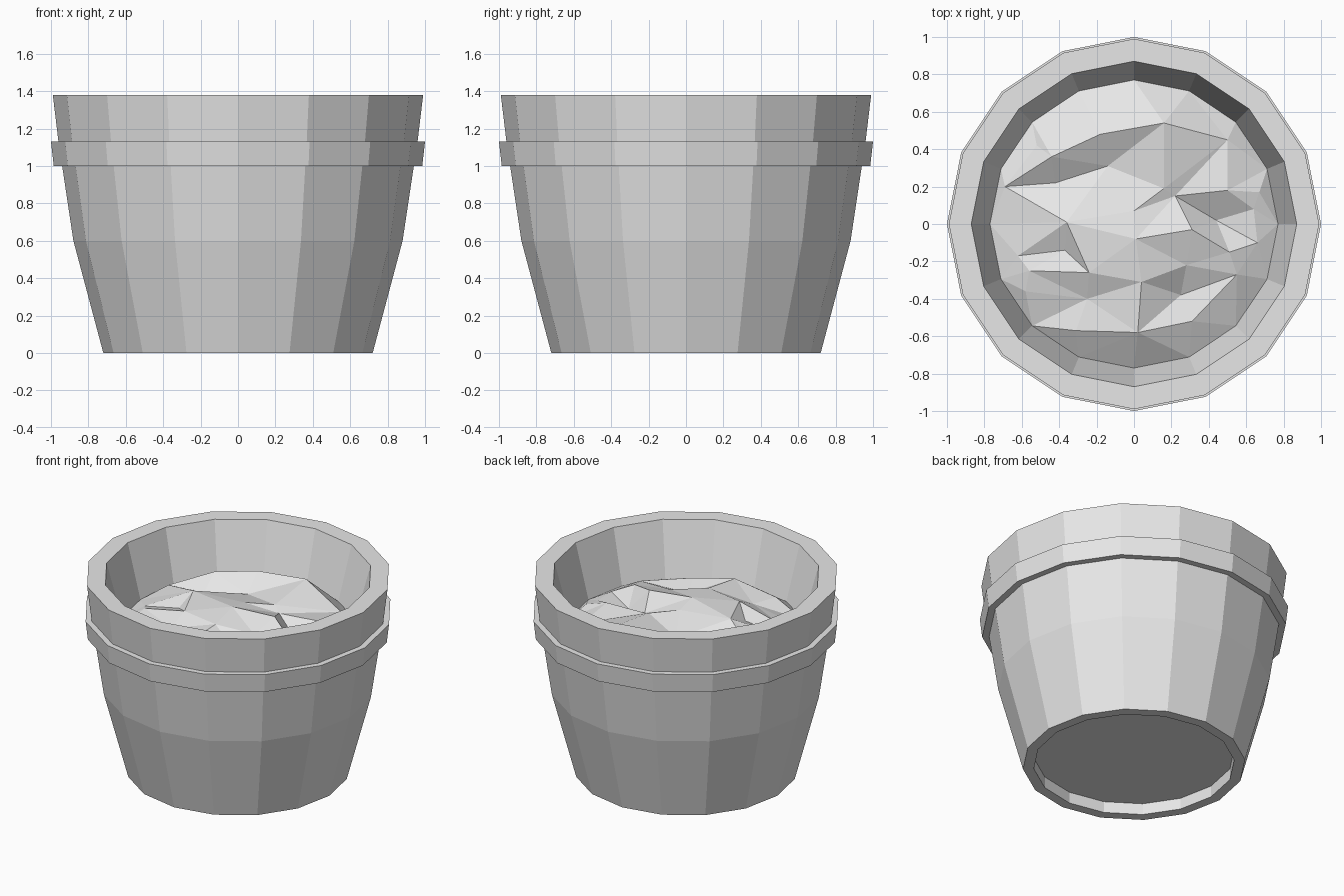
import bpy
import math
from mathutils import Vector
from mathutils.geometry import delaunay_2d_cdt

default_cube = bpy.data.objects.get("Cube")
if default_cube:
    bpy.data.objects.remove(default_cube, do_unlink=True)

SIDES = 16
SOIL_RADIUS, SOIL_EDGE = 0.77, 1.0


def make_material(name, colour):
    material = bpy.data.materials.new(name)
    material.use_nodes = True
    material.diffuse_color = colour
    shader = material.node_tree.nodes["Principled BSDF"]
    shader.inputs["Base Color"].default_value = colour
    return material


def make_object(name, verts, faces, material):
    mesh = bpy.data.meshes.new(name)
    mesh.from_pydata(verts, [], faces)
    mesh.materials.append(material)
    mesh.update()
    obj = bpy.data.objects.new(name, mesh)
    bpy.context.collection.objects.link(obj)
    return obj


def ring(radius, z):
    step = math.tau / SIDES
    return [Vector((radius * math.cos(i * step), radius * math.sin(i * step), z))
            for i in range(SIDES)]


def lathe(name, profile, material):
    """Sweep an outline of (radius, height) around z and cap its first ring."""
    verts = [v for radius, z in profile for v in ring(radius, z)]
    faces = [tuple(reversed(range(SIDES)))]
    for row in range(len(profile) - 1):
        for i in range(SIDES):
            a = row * SIDES + i
            b = row * SIDES + (i + 1) % SIDES
            faces.append((a, b, b + SIDES, a + SIDES))
    return make_object(name, verts, faces, material)


grey = make_material("plain grey", (0.8, 0.8, 0.8, 1.0))

# Pot: recessed base, tapering body, raised band, flared collar, inner wall
pot_profile = [
    (0.65, 0.08), (0.65, 0), (0.72, 0), (0.88, 0.6), (0.94, 1.0),
    (0.985, 1.0), (1.0, 1.13), (0.96, 1.13), (0.99, 1.38),
    (0.87, 1.38), (SOIL_RADIUS, SOIL_EDGE),
]
lathe("pot", pot_profile, grey)

# Soil: clod corners as x, y and height above the soil edge, in hundredths
clods = [
    (-18, 48, 18), (16, 54, 19), (-44, 36, 15), (-42, 22, 6), (-14, 31, 9),
    (16, 19, 14), (0, 7, 16), (-36, 1, 17), (-37, -14, 10), (-62, -17, 6),
    (1, -8, 19), (31, -3, 18), (22, 15, 11), (50, 18, 12), (67, 17, 6),
    (44, 2, 3), (64, 8, 6), (51, -15, 12), (28, -22, 12), (25, -38, 4),
    (4, -31, 16), (2, -58, 13), (-24, -26, 16), (-25, -40, 9), (-31, -57, 9),
    (-56, -25, 9), (-58, -36, 6), (31, -52, 8), (55, -27, 9), (66, -10, 5),
    (-69, 20, 5), (-52, 42, 6), (50, 45, 8),
]
soil_points = ring(SOIL_RADIUS, SOIL_EDGE)
soil_points += [Vector((x, y, h)) / 100 + Vector((0, 0, SOIL_EDGE)) for x, y, h in clods]
flat = [point.to_2d() for point in soil_points]
border = [(i, (i + 1) % SIDES) for i in range(SIDES)]
_, _, triangles, origins, _, _ = delaunay_2d_cdt(flat, border, [], 1, 1e-5)
soil_verts = [soil_points[source[0]] for source in origins]
make_object("soil", soil_verts, triangles, grey)
